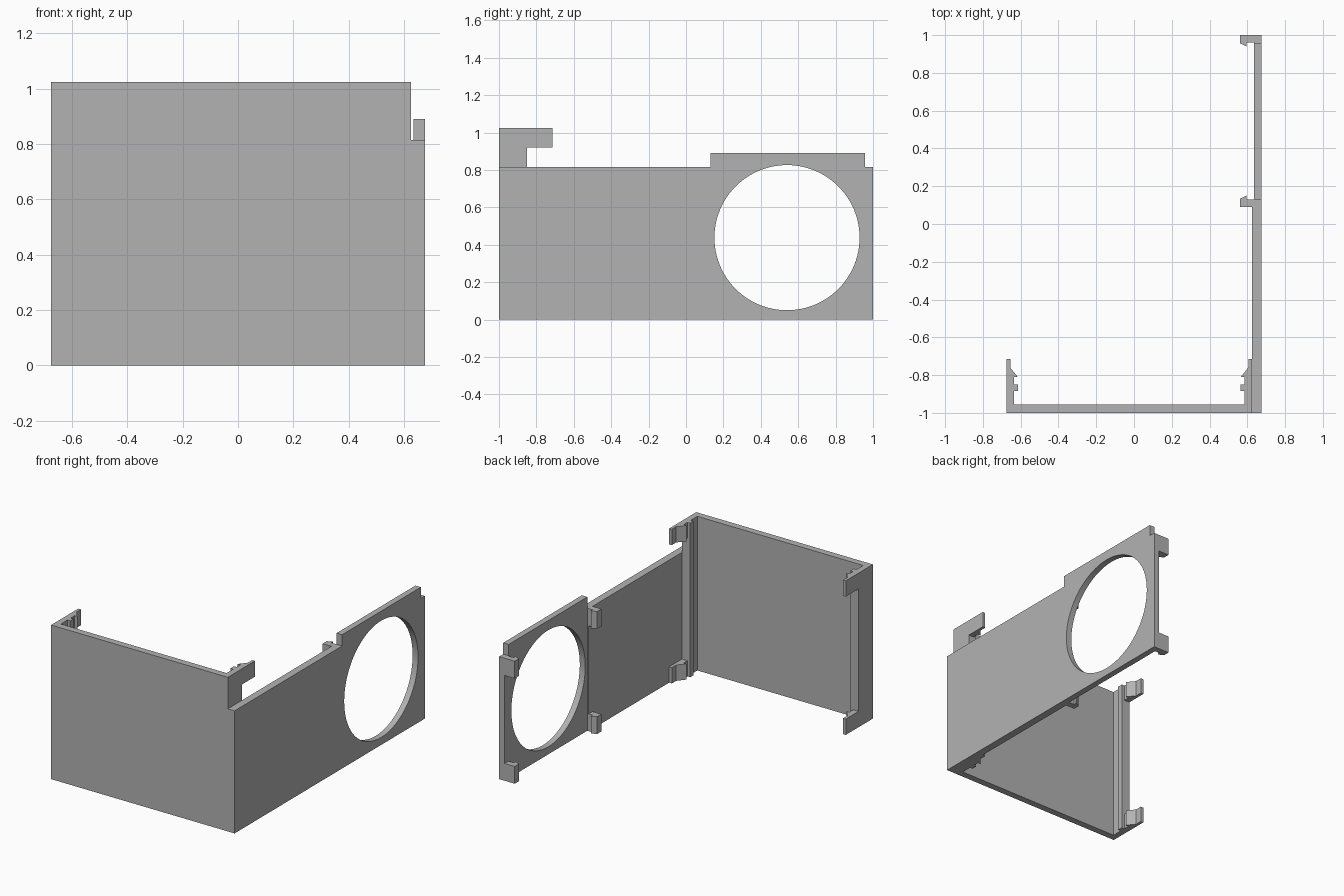
import bpy, bmesh, math
from mathutils import Matrix

cube = bpy.data.objects.get("Cube")
if cube:
    bpy.data.objects.remove(cube, do_unlink=True)

grey = bpy.data.materials.new("light grey plastic")
grey.use_nodes = True
colour = (0.448, 0.448, 0.448, 1)
grey.diffuse_color = colour
grey.node_tree.nodes["Principled BSDF"].inputs["Base Color"].default_value = colour


def add_object(name, bm):
    bmesh.ops.recalc_face_normals(bm, faces=bm.faces)
    mesh = bpy.data.meshes.new(name)
    bm.to_mesh(mesh)
    bm.free()
    mesh.materials.append(grey)
    obj = bpy.data.objects.new(name, mesh)
    bpy.context.collection.objects.link(obj)
    return obj


def prism(name, plan, z0, z1):
    """Extrude a plan outline (x, y) from z0 up to z1."""
    bm = bmesh.new()
    face = bm.faces.new([bm.verts.new((x, y, z0)) for x, y in plan])
    top = bmesh.ops.extrude_face_region(bm, geom=[face])["geom"]
    verts = [v for v in top if isinstance(v, bmesh.types.BMVert)]
    bmesh.ops.translate(bm, verts=verts, vec=(0, 0, z1 - z0))
    return add_object(name, bm)


def box(name, x0, x1, y0, y1, z0, z1):
    return prism(name, [(x0, y0), (x1, y0), (x1, y1), (x0, y1)], z0, z1)


FRONT_TOP, SIDE_TOP, CLIP = 1.025, 0.815, 0.105
OUT, STEP, RECESS = 0.675, 0.625, 0.635

# Front panel with a ribbed return wall and two snap clips at each edge
box("front_panel", -OUT, STEP, -1, -0.955, 0, FRONT_TOP)
wall = [(0, -0.955), (0, -0.85), (0.06, -0.85), (0.06, -0.885),
        (0.04, -0.885), (0.04, -0.955)]
clip = [(0, -0.85), (0, -0.715), (0.02, -0.715), (0.02, -0.76),
        (0.06, -0.81), (0.04, -0.81), (0.04, -0.85)]
for side, edge, inward in (("right", -OUT, 1), ("left", STEP, -1)):
    def place(outline):
        return [(edge + inward * d, y) for d, y in outline]
    prism(side + "_return_wall", place(wall), 0, FRONT_TOP)
    prism(side + "_lower_clip", place(clip), 0, CLIP)
    prism(side + "_upper_clip", place(clip), FRONT_TOP - CLIP, FRONT_TOP)

# Side panel, end strip and thinner fan frame
box("side_panel", STEP, OUT, -1, 0.13, 0, SIDE_TOP)
box("side_end_strip", RECESS, OUT, 0.957, 1, 0, SIDE_TOP)
frame = box("fan_frame", RECESS, OUT, 0.13, 0.957, 0, 0.89)

# Round fan opening
bm = bmesh.new()
bmesh.ops.create_cone(bm, cap_ends=True, segments=96, radius1=0.388,
                      radius2=0.388, depth=0.3,
                      matrix=Matrix.Translation((0.65, 0.54, 0.438))
                      @ Matrix.Rotation(math.pi / 2, 4, 'Y'))
cutter = add_object("fan_opening_cutter", bm)
cutter.hide_render = True
cut = frame.modifiers.new("fan_opening", 'BOOLEAN')
cut.operation = 'DIFFERENCE'
cut.solver = 'EXACT'
cut.object = cutter
bpy.ops.object.select_all(action='DESELECT')
bpy.context.view_layer.objects.active = frame
frame.select_set(True)
bpy.ops.object.modifier_apply(modifier=cut.name)
bpy.data.objects.remove(cutter, do_unlink=True)
bpy.ops.object.shade_smooth_by_angle(angle=math.radians(30))

# Barbed hooks that hold the fan, at both ends of the frame
for end, back, toward in (("front", 0.09, 1), ("rear", 1.0, -1)):
    hook = [(RECESS, 0), (0.56, 0), (0.56, 0.043), (0.595, 0.06),
            (0.595, 0.04), (RECESS, 0.04)]
    plan = [(x, back + toward * d) for x, d in hook]
    prism(end + "_lower_hook", plan, 0, 0.115)
    prism(end + "_upper_hook", plan, SIDE_TOP - 0.115, SIDE_TOP)
